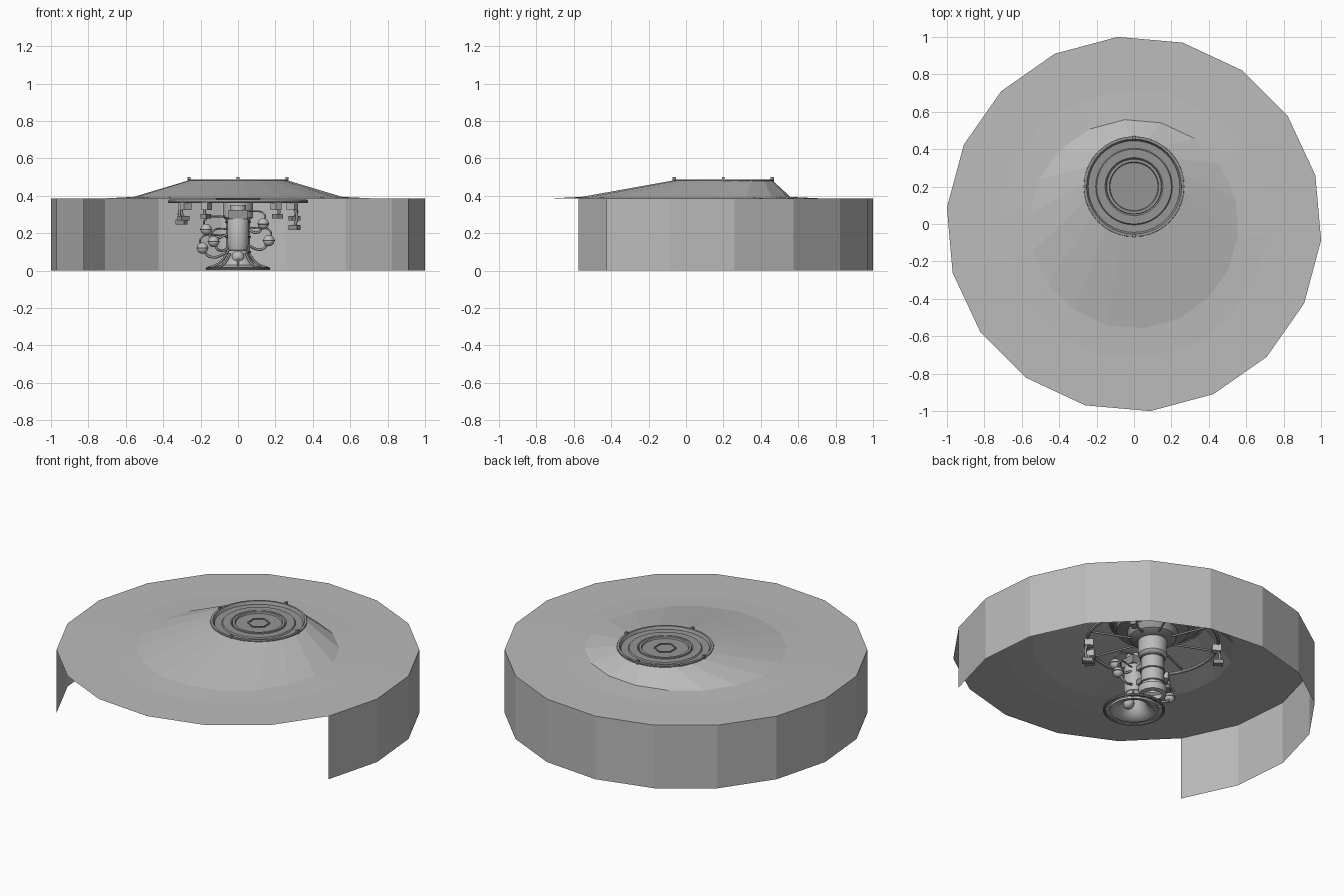
import bpy, bmesh
from math import sin, cos, pi, radians
from mathutils import Vector

if "Cube" in bpy.data.objects:
    bpy.data.objects.remove(bpy.data.objects["Cube"])


def material(name, v):
    m = bpy.data.materials.new(name)
    m.use_nodes = True
    m.diffuse_color = (v, v, v, 1)
    m.node_tree.nodes["Principled BSDF"].inputs["Base Color"].default_value = (v, v, v, 1)
    return m


PALE = material("pale grey", 0.5)
DARK = material("dark grey", 0.3)


def finish(name, bm, mat, smooth=False):
    mesh = bpy.data.meshes.new(name)
    bm.to_mesh(mesh)
    bm.free()
    ob = bpy.data.objects.new(name, mesh)
    bpy.context.collection.objects.link(ob)
    mesh.materials.append(mat)
    if smooth:
        bpy.ops.object.select_all(action='DESELECT')
        ob.select_set(True)
        bpy.context.view_layer.objects.active = ob
        bpy.ops.object.shade_smooth_by_angle(angle=radians(35))
    return ob


def loft(name, rings, mat, smooth=False, start=0.0, cap=False, closed=False):
    """Skin rings given as (centre_y, radius, z, sides shared by all)."""
    bm = bmesh.new()
    n = 18 if not smooth else 40
    loops = [[bm.verts.new((r * cos(start + 2 * pi * i / n), y + r * sin(start + 2 * pi * i / n), z))
              for i in range(n)] for y, r, z in rings]
    pairs = list(zip(loops, loops[1:]))
    if closed:
        pairs.append((loops[-1], loops[0]))
    for a, b in pairs:
        for i in range(n):
            bm.faces.new((a[i], a[(i + 1) % n], b[(i + 1) % n], b[i]))
    if cap:
        bm.faces.new(loops[-1])
    return finish(name, bm, mat, smooth)


def lathe(name, y, profile, mat, cap=False, closed=False):
    return loft(name, [(y, r, z) for r, z in profile], mat, True, cap=cap, closed=closed)


def hoop(name, y, radius, z, thick, mat):
    profile = [(radius + thick * cos(a * pi / 4), z + thick * sin(a * pi / 4)) for a in range(8)]
    return lathe(name, y, profile, mat, closed=True)


def box(name, centre, size, mat, turn=0.0):
    bm = bmesh.new()
    bmesh.ops.create_cube(bm, size=1)
    bmesh.ops.scale(bm, vec=size, verts=bm.verts)
    ob = finish(name, bm, mat)
    ob.location = centre
    ob.rotation_euler.z = turn
    return ob


def ball(name, centre, radius, mat):
    bm = bmesh.new()
    bmesh.ops.create_uvsphere(bm, u_segments=20, v_segments=12, radius=radius)
    ob = finish(name, bm, mat, True)
    ob.location = centre
    return ob


def cable(name, points, thick, mat):
    cu = bpy.data.curves.new(name, 'CURVE')
    cu.dimensions = '3D'
    cu.bevel_depth = thick
    cu.bevel_resolution = 2
    cu.resolution_u = 6
    sp = cu.splines.new('BEZIER')
    sp.bezier_points.add(len(points) - 1)
    for bp, p in zip(sp.bezier_points, points):
        bp.co = p
        bp.handle_left_type = bp.handle_right_type = 'AUTO'
    cu.materials.append(mat)
    ob = bpy.data.objects.new(name, cu)
    bpy.context.collection.objects.link(ob)
    return ob


# Shell: off-centre roof and an eighteen-sided wall open at the front
R, EAVE, TOP = 1.004, 0.385, 0.483
HUB = 0.2
TURN = radians(15)
loft("roof", [(0, R, EAVE), (0, 0.72, EAVE + 0.001), (0, 0.56, 0.394), (HUB, 0.262, TOP)],
     PALE, start=TURN)

bm = bmesh.new()
posts = []
for k in range(13):
    a = radians(-25 + 20 * k)
    posts.append([bm.verts.new((R * cos(a), R * sin(a), z)) for z in (0, EAVE)])
for (a, b), (c, d) in zip(posts, posts[1:]):
    bm.faces.new((a, c, d, b))
finish("outer_wall", bm, PALE)

# Roof hatch: sunken plate with stepped rings
lathe("roof_hatch", HUB, [(0.268, 0.478), (0.266, 0.488), (0.254, 0.488), (0.245, 0.472),
                          (0.205, 0.470), (0.2, 0.477), (0.155, 0.477), (0.148, 0.470),
                          (0.146, 0.479), (0.132, 0.479), (0.128, 0.470)], DARK, cap=True)
hoop("hatch_rim", HUB, 0.265, 0.484, 0.004, DARK)
for k in range(4):
    a = k * pi / 2
    box("rim_lug", (0.262 * cos(a), HUB + 0.262 * sin(a), 0.488), (0.018, 0.014, 0.024), DARK, a)
for k in range(6):
    a = k * pi / 3
    box("hatch_hexagon_bar", (0.052 * cos(a), HUB + 0.052 * sin(a), 0.472),
        (0.006, 0.06, 0.008), DARK, a)

# Ceiling socket and carrier ring
COL = 0.16
lathe("ceiling_socket", COL, [(0.2, 0.468), (0.2, 0.44), (0.14, 0.43), (0.13, 0.39), (0.1, 0.37)],
      DARK, cap=True)
hoop("carrier_ring", COL, 0.365, 0.37, 0.01, PALE)
for k in range(8):
    a = k * pi / 4 + pi / 8
    d = Vector((cos(a), sin(a), 0))
    c = Vector((0, COL, 0.375))
    cable("ring_strut", [c + d * 0.12, c + d * 0.365], 0.006, DARK)

# Hanging units around the carrier ring
for deg, drop in ((-35, 0.13), (-55, 0.07), (-118, 0.07), (-142, 0.08), (35, 0.08), (145, 0.1)):
    a = radians(deg)
    x, y = 0.355 * cos(a), COL + 0.355 * sin(a)
    box("hanger_bracket", (x, y, 0.345), (0.05, 0.035, 0.04), PALE, a)
    cable("hanger_arm", [(x, y, 0.35), (x * 1.08, y, 0.36 - drop / 2), (x * 1.04, y, 0.36 - drop)],
          0.008, DARK)
    box("hanger_head", (x * 1.04, y, 0.36 - drop), (0.055, 0.035, 0.025), DARK, a)

# Main column behind and machine body in front
lathe("main_column", COL, [(0.05, 0.03), (0.075, 0.035), (0.08, 0.075), (0.064, 0.085),
                           (0.064, 0.27), (0.08, 0.285), (0.08, 0.37)], PALE, cap=True)
for z in (0.1, 0.18, 0.26):
    hoop("column_band", COL, 0.066, z, 0.005, DARK)
lathe("machine_body", 0, [(0.03, 0.1), (0.05, 0.11), (0.056, 0.14), (0.056, 0.27),
                          (0.042, 0.29), (0.042, 0.35)], PALE, cap=True)
box("machine_head", (0, 0.0, 0.3), (0.1, 0.1, 0.05), DARK)
for z in (0.15, 0.24):
    box("body_link", (0, COL / 2, z), (0.05, COL, 0.03), DARK)

# Flared base with ribs and eye ball
lathe("base_flare", 0, [(0.135, 0.004), (0.135, 0.016), (0.09, 0.03), (0.065, 0.07), (0.045, 0.11),
                        (0.04, 0.11), (0.058, 0.065), (0.08, 0.025), (0.12, 0.004)], PALE, closed=True)
hoop("base_hoop", 0, 0.165, 0.01, 0.008, DARK)
for k in range(8):
    a = k * pi / 4
    d = Vector((cos(a), sin(a), 0))
    cable("base_rib", [d * 0.17 + Vector((0, 0, 0.01)), d * 0.1 + Vector((0, 0, 0.04)),
                       d * 0.06 + Vector((0, 0, 0.09))], 0.006, DARK)
ball("base_eye", (0, -0.05, 0.072), 0.034, PALE)

# Side balls on curved cables
for x, y, z in ((-0.17, 0.02, 0.22), (-0.13, -0.05, 0.155), (-0.19, 0.08, 0.12),
                (0.135, 0.0, 0.25), (0.165, 0.06, 0.16)):
    ball("side_ball", (x, y, z), 0.03, PALE)
    hoop("ball_band", y, 0.03, z, 0.003, DARK).location.x = x
    cable("ball_cable", [(x, y, z), (x * 0.8, y + 0.01, z - 0.045), (x * 0.25, 0.03, z - 0.02)],
          0.007, DARK)
    cable("feed_cable", [(x, y, z), (x * 1.05, y + 0.02, z + 0.05), (x * 0.4, 0.06, z + 0.07)],
          0.005, DARK)
